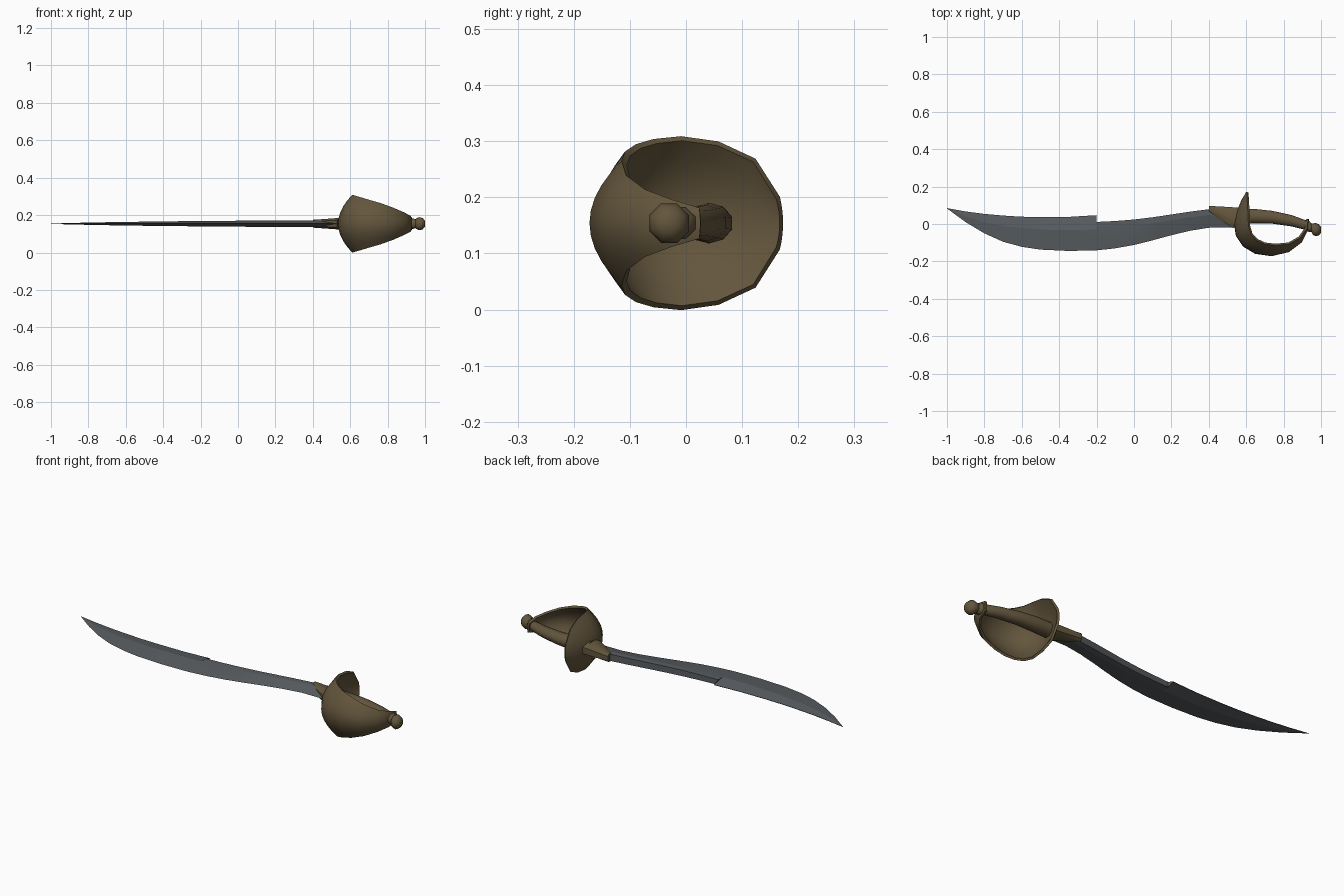
import bpy, bmesh, math

ZC = 0.154  # height of the sword's mid plane


def material(name, rgb):
    m = bpy.data.materials.new(name)
    m.diffuse_color = (*rgb, 1)
    return m


STEEL = material("dark steel", (0.10, 0.11, 0.12))
BRASS = material("aged brass", (0.125, 0.092, 0.046))


def loft(name, rings, mat, closed=True, angle=35, thickness=0):
    """Skin a list of point rings; closed rings are also capped."""
    bm = bmesh.new()
    vs = [[bm.verts.new(p) for p in r] for r in rings]
    n = len(rings[0])
    for a, b in zip(vs, vs[1:]):
        for i in range(n if closed else n - 1):
            j = (i + 1) % n
            bm.faces.new((a[i], a[j], b[j], b[i]))
    if closed:
        bm.faces.new(vs[0])
        bm.faces.new(vs[-1])
    bmesh.ops.remove_doubles(bm, verts=bm.verts, dist=0.0002)
    bmesh.ops.recalc_face_normals(bm, faces=bm.faces)
    me = bpy.data.meshes.new(name)
    bm.to_mesh(me)
    bm.free()
    me.materials.append(mat)
    ob = bpy.data.objects.new(name, me)
    bpy.context.collection.objects.link(ob)
    bpy.context.view_layer.objects.active = ob
    ob.select_set(True)
    if thickness:
        s = ob.modifiers.new("thickness", 'SOLIDIFY')
        s.thickness = thickness
        s.offset = 0
        bpy.ops.object.modifier_apply(modifier=s.name)
    bpy.ops.object.shade_smooth_by_angle(angle=math.radians(angle))
    ob.select_set(False)
    return ob


# Blade: x, back y, ridge y, edge y, half thickness at back and at ridge
blade = [
    (-1.00, 0.085, 0.084, 0.083, 0.000, 0.0005),
    (-0.90, 0.067, 0.040, 0.010, 0.001, 0.004),
    (-0.80, 0.054, 0.010, -0.050, 0.001, 0.006),
    (-0.70, 0.045, -0.010, -0.095, 0.001, 0.008),
    (-0.60, 0.039, -0.022, -0.122, 0.001, 0.0095),
    (-0.50, 0.037, -0.030, -0.137, 0.001, 0.011),
    (-0.35, 0.038, -0.033, -0.144, 0.001, 0.013),
    (-0.20, 0.047, -0.030, -0.141, 0.001, 0.014),
    (-0.20, 0.011, -0.030, -0.141, 0.014, 0.014),  # step in the back
    (-0.10, 0.016, -0.024, -0.130, 0.015, 0.015),
    (0.00, 0.024, -0.012, -0.112, 0.016, 0.016),
    (0.10, 0.036, 0.003, -0.087, 0.0165, 0.0165),
    (0.20, 0.051, 0.020, -0.060, 0.017, 0.017),
    (0.30, 0.066, 0.036, -0.036, 0.0175, 0.0175),
    (0.40, 0.079, 0.048, -0.020, 0.018, 0.018),
    (0.57, 0.080, 0.050, -0.020, 0.018, 0.018),
]
loft("blade", [[(x, yb, ZC + tb), (x, yr, ZC + tr), (x, ye, ZC),
                (x, yr, ZC - tr), (x, yb, ZC - tb)]
               for x, yb, yr, ye, tb, tr in blade], STEEL, angle=9)

# Collar: slanted sheath where the blade enters the guard
collar = [((0.40, 0.097), (0.40, 0.064), 0.021),
          ((0.47, 0.093), (0.455, 0.025), 0.025),
          ((0.57, 0.087), (0.53, -0.022), 0.031)]
rings = []
for (xa, ya), (xb, yb), h in collar:
    ring = []
    for f, k in ((0, 0.6), (0.25, 1), (0.75, 1), (1, 0.6),
                 (1, -0.6), (0.75, -1), (0.25, -1), (0, -0.6)):
        ring.append((xa + (xb - xa) * f, ya + (yb - ya) * f, ZC + h * k))
    rings.append(ring)
loft("blade_collar", rings, BRASS)


def tube(name, stations, sides):
    """Elliptical tube from x, centre y, y radius and z radius."""
    loft(name, [[(x, y + ry * math.cos(2 * math.pi * (i + 0.5) / sides),
                  ZC + rz * math.sin(2 * math.pi * (i + 0.5) / sides))
                 for i in range(sides)] for x, y, ry, rz in stations],
         BRASS, angle=50)


# Grip
tube("grip", [(0.54, 0.040, 0.045, 0.036), (0.64, 0.042, 0.041, 0.036),
              (0.74, 0.036, 0.036, 0.032), (0.84, 0.018, 0.032, 0.028),
              (0.92, -0.006, 0.027, 0.025), (0.95, -0.020, 0.024, 0.024)], 10)

# Pommel: flange, neck and knob
tube("pommel", [(0.925, -0.010, 0.030, 0.028), (0.937, -0.013, 0.032, 0.030),
                (0.948, -0.020, 0.024, 0.025), (0.958, -0.028, 0.034, 0.034),
                (0.973, -0.030, 0.038, 0.038), (0.988, -0.031, 0.032, 0.032),
                (1.000, -0.032, 0.017, 0.017)], 8)

# Guard: bowl narrowing into a knuckle bow
# middle x, y; lip x, y; half width
guard = [
    (0.606, 0.170, 0.608, 0.164, 0.045),
    (0.578, 0.122, 0.610, 0.122, 0.112),
    (0.553, 0.060, 0.614, 0.057, 0.142),
    (0.541, 0.000, 0.616, -0.008, 0.151),
    (0.550, -0.060, 0.630, -0.055, 0.146),
    (0.587, -0.116, 0.660, -0.085, 0.137),
    (0.650, -0.154, 0.702, -0.104, 0.124),
    (0.735, -0.166, 0.760, -0.110, 0.107),
    (0.825, -0.145, 0.828, -0.103, 0.082),
    (0.893, -0.094, 0.885, -0.070, 0.057),
    (0.925, -0.030, 0.918, -0.024, 0.040),
    (0.929, 0.026, 0.926, 0.024, 0.026),
]
SPAN = [i / 5 for i in range(-5, 6)]
loft("hand_guard", [[(cx + (ex - cx) * u * u, cy + (ey - cy) * u * u, ZC + w * u)
                     for u in SPAN] for cx, cy, ex, ey, w in guard],
     BRASS, closed=False, angle=50, thickness=0.012)
